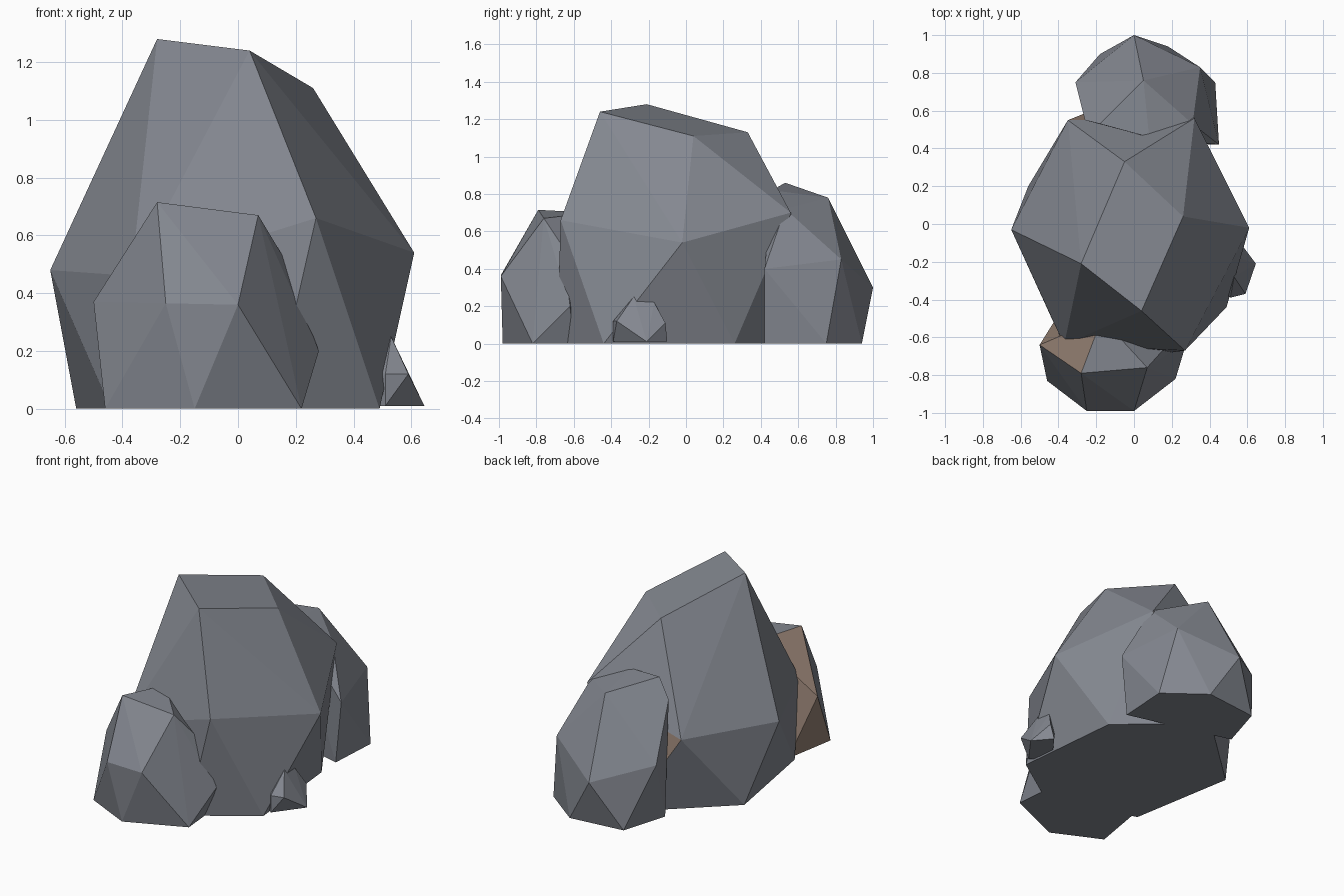
import bpy
import bmesh
from math import radians
from mathutils import Vector

# Remove the default object
default_object = bpy.data.objects.get("Cube")
if default_object:
    bpy.data.objects.remove(default_object, do_unlink=True)


def make_material(name, colour):
    material = bpy.data.materials.new(name)
    material.use_nodes = True
    material.diffuse_color = colour
    shader = next(node for node in material.node_tree.nodes
                  if node.type == "BSDF_PRINCIPLED")
    shader.inputs["Base Color"].default_value = colour
    shader.inputs["Roughness"].default_value = .9
    return material


stone_grey = make_material("stone grey", (.23, .245, .28, 1))
earth_brown = make_material("earth brown", (.29, .21, .165, 1))


def make_rock(name, corners, is_brown=None):
    """Wrap a faceted convex stone around its corner points."""
    mesh = bpy.data.meshes.new(name)
    mesh.materials.append(stone_grey)
    mesh.materials.append(earth_brown)
    shape = bmesh.new()
    for corner in corners:
        shape.verts.new(Vector(corner))
    hull = bmesh.ops.convex_hull(shape, input=shape.verts[:])
    # Discard points that ended up inside the stone
    loose = [vert for vert in shape.verts if not vert.link_faces]
    bmesh.ops.delete(shape, geom=loose, context="VERTS")
    # Merge nearly flat neighbours into larger facets
    bmesh.ops.dissolve_limit(shape, angle_limit=radians(2),
                             verts=shape.verts[:], edges=shape.edges[:])
    bmesh.ops.recalc_face_normals(shape, faces=shape.faces[:])
    shape.normal_update()
    for face in shape.faces:
        face.smooth = False
        if is_brown and is_brown(face.normal):
            face.material_index = 1
    shape.to_mesh(mesh)
    shape.free()
    rock = bpy.data.objects.new(name, mesh)
    bpy.context.collection.objects.link(rock)
    return rock


# Large central boulder: crown, waist, foot; earthy on its rear facet
crown = [(-.28, -.21, 1.28), (.04, -.46, 1.24), (.26, .04, 1.11), (-.05, .33, 1.13)]
waist = [(.61, -.02, .54), (-.65, -.03, .48), (.27, -.67, .66),
         (.32, .56, .7), (-.35, .55, .5), (-.37, -.64, .46)]
foot = [(.49, -.44, 0), (.42, .26, 0), (-.05, .67, 0),
        (-.56, .2, 0), (-.44, -.49, 0), (.12, -.69, 0)]
make_rock("central_boulder", crown + waist + foot,
          lambda normal: normal.y > .95)

# Front boulder: earthy on the side turned toward the rear
crown = [(-.28, -.79, .715), (.07, -.76, .67), (-.17, -.5, .7), (.16, -.66, .52)]
waist = [(-.25, -.99, .365), (0, -.99, .36), (-.5, -.64, .37), (.28, -.62, .2)]
foot = [(.22, -.82, 0), (-.15, -.98, 0), (-.46, -.83, 0),
        (-.4, -.48, 0), (.2, -.6, 0)]
make_rock("front_boulder", crown + waist + foot,
          lambda normal: normal.x < -.25 and normal.y > -.05)

# Rear boulder
crown = [(-.18, .53, .86), (.05, .76, .78), (.08, .46, .82),
         (.31, .53, .72), (-.26, .55, .74)]
waist = [(0, 1, .3), (.35, .83, .45), (.45, .42, .4), (-.31, .75, .4)]
foot = [(-.18, .9, 0), (.18, .94, 0), (.43, .75, 0),
        (-.27, .6, 0), (.41, .42, 0)]
make_rock("rear_boulder", crown + waist + foot)

# Small pebble leaning against the central boulder
crown = [(.53, -.28, .25), (.53, -.17, .22), (.42, -.25, .2)]
waist = [(.51, -.39, .12), (.59, -.37, .12), (.57, -.11, .11)]
foot = [(.645, -.21, .01), (.51, -.39, .01), (.55, -.1, .01), (.4, -.3, .01)]
make_rock("side_pebble", crown + waist + foot)
